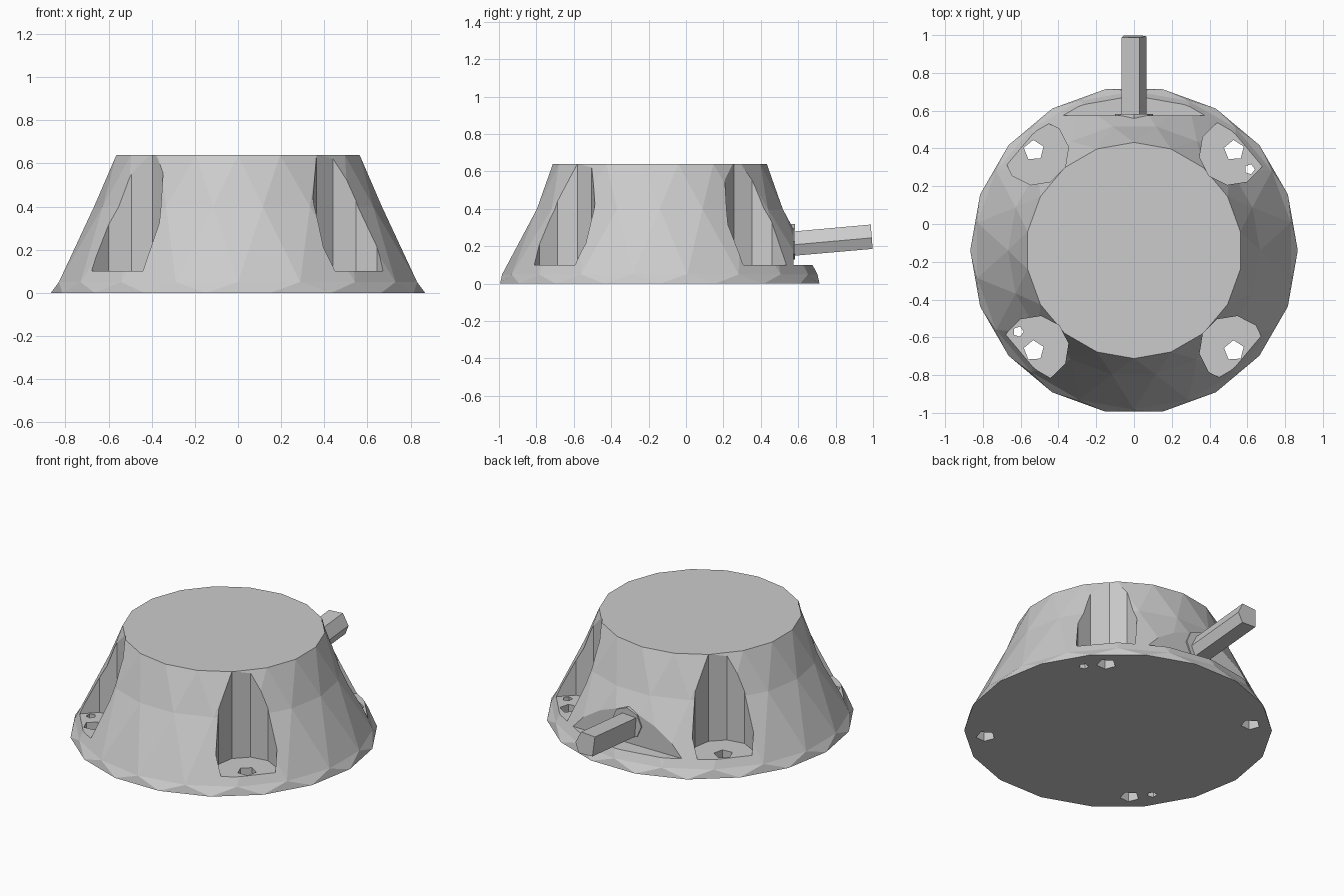
import bpy, bmesh
from math import sin, cos, pi

if "Cube" in bpy.data.objects:
    bpy.data.objects.remove(bpy.data.objects["Cube"])

CY = -0.14   # centre of the round base in y
N = 18


def make_object(name, bm):
    bmesh.ops.recalc_face_normals(bm, faces=bm.faces[:])
    me = bpy.data.meshes.new(name)
    bm.to_mesh(me)
    bm.free()
    ob = bpy.data.objects.new(name, me)
    bpy.context.collection.objects.link(ob)
    return ob


def loft(name, rings, stagger=False):
    """Closed solid through rings of points; staggered rings give triangle bands."""
    bm = bmesh.new()
    vs = [[bm.verts.new(p) for p in r] for r in rings]
    n = len(rings[0])
    for k, (a, b) in enumerate(zip(vs, vs[1:])):
        for i in range(n):
            j = (i + 1) % n
            if not stagger:
                bm.faces.new((a[i], a[j], b[j], b[i]))
            elif k % 2 == 0:
                bm.faces.new((a[i], a[j], b[i]))
                bm.faces.new((a[j], b[j], b[i]))
            else:
                bm.faces.new((a[i], b[j], b[i]))
                bm.faces.new((a[i], a[j], b[j]))
    bm.faces.new(vs[0][::-1])
    bm.faces.new(vs[-1])
    return make_object(name, bm)


def circle(x, y, z, r, n, turn=0.0):
    return [(x + r * cos(2 * pi * (i + turn) / n),
             y + r * sin(2 * pi * (i + turn) / n), z) for i in range(n)]


def post(name, x, y, r, z0, z1, n, turn=0.0):
    return loft(name, [circle(x, y, z, r, n, turn) for z in (z0, z1)])


def cut(target, cutter):
    cutter.hide_render = True
    mod = target.modifiers.new("cut", 'BOOLEAN')
    mod.operation = 'DIFFERENCE'
    mod.solver = 'EXACT'
    mod.object = cutter
    bpy.context.view_layer.objects.active = target
    bpy.ops.object.modifier_apply(modifier=mod.name)
    bpy.data.objects.remove(cutter)


# Tapered faceted body
profile = [(0.867, 0.0), (0.843, 0.05), (0.667, 0.4), (0.572, 0.64)]
body = loft("tapered_body",
            [circle(0, CY, z, r, N, 0.5 * (k % 2)) for k, (r, z) in enumerate(profile)],
            stagger=True)

# Flat recess at the back, behind the spout
bm = bmesh.new()
bmesh.ops.create_cube(bm, size=1)
for v in bm.verts:
    v.co = (v.co.x * 1.0, 0.575 + (v.co.y + 0.5) * 0.5, 0.1 + (v.co.z + 0.5) * 0.4)
cut(body, make_object("back_recess_cutter", bm))

# Four bolt pockets with through holes
for sx in (-1, 1):
    for sy in (-1, 1):
        x, y = sx * 0.52, CY + sy * 0.52
        cut(body, post("pocket_cutter", x, y, 0.175, 0.1, 0.9, 10, 0.25))
        cut(body, post("bolt_hole_cutter", sx * 0.53, CY + sy * 0.53, 0.055, -0.1, 0.2, 5, 0.3))

# Two small locating holes on opposite corners
for s in (-1, 1):
    cut(body, post("pin_hole_cutter", s * 0.612, CY + s * 0.43, 0.028, -0.1, 0.2, 5))

# Collar around the spout
collar = loft("spout_collar",
              [[(0.1 * cos(2 * pi * i / 8), y, 0.225 + 0.095 * sin(2 * pi * i / 8))
                for i in range(8)] for y in (0.555, 0.583)])

# Spout, rising slightly to the back
section = [(-0.065, 0.06), (0.03, 0.066), (0.065, -0.005), (0.04, -0.064), (-0.055, -0.06)]
spout = loft("spout", [[(x, y + dz * tilt, zc + dz) for x, dz in section]
                       for y, zc, tilt in ((0.54, 0.21, 0), (0.993, 0.25, -0.08))])
